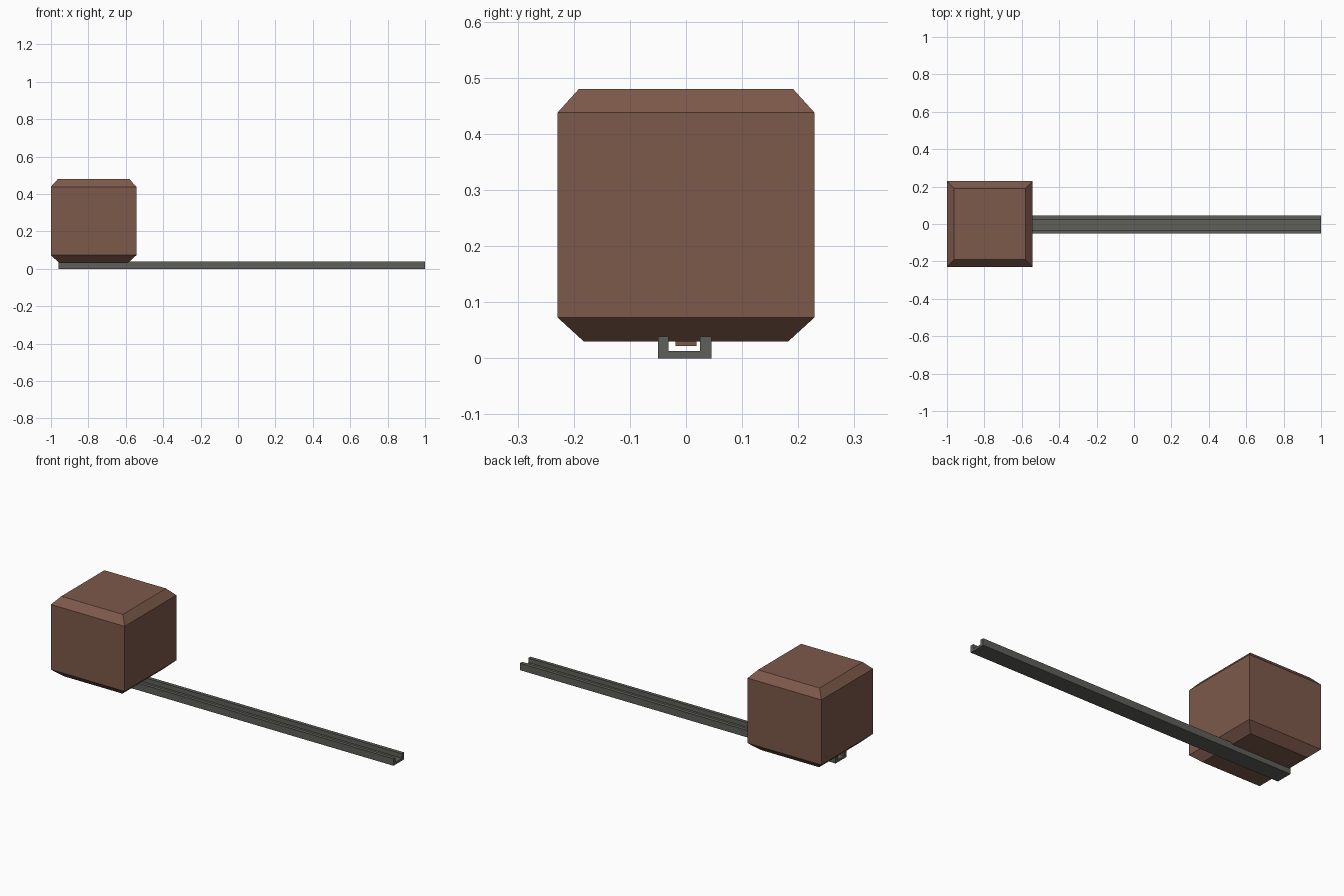
import bpy
import bmesh

cube = bpy.data.objects.get("Cube")
if cube:
    bpy.data.objects.remove(cube, do_unlink=True)


def make_material(name, rgb):
    mat = bpy.data.materials.new(name)
    mat.use_nodes = True
    mat.diffuse_color = (*rgb, 1)
    mat.node_tree.nodes["Principled BSDF"].inputs["Base Color"].default_value = (*rgb, 1)
    return mat


def finish(name, bm, mat):
    bmesh.ops.recalc_face_normals(bm, faces=bm.faces)
    mesh = bpy.data.meshes.new(name)
    bm.to_mesh(mesh)
    bm.free()
    mesh.materials.append(mat)
    obj = bpy.data.objects.new(name, mesh)
    bpy.context.collection.objects.link(obj)
    return obj


def loft(name, rings, mat):
    """Join equal-length point rings into a closed, flat-faced solid."""
    bm = bmesh.new()
    loops = [[bm.verts.new(p) for p in ring] for ring in rings]
    for low, high in zip(loops, loops[1:]):
        for i in range(len(low)):
            j = (i + 1) % len(low)
            bm.faces.new((low[i], low[j], high[j], high[i]))
    bm.faces.new(loops[0])
    bm.faces.new(loops[-1])
    return finish(name, bm, mat)


def rectangle(cx, half_x, half_y, z):
    return [(cx + sx * half_x, sy * half_y, z)
            for sx, sy in ((-1, -1), (1, -1), (1, 1), (-1, 1))]


brown = make_material("brown", (0.205, 0.1, 0.069))
grey = make_material("dark grey", (0.112, 0.115, 0.1))

# Block with chamfered top and bottom rims
block_x = -0.772
block_profile = [(0.182, 0.03), (0.229, 0.073), (0.229, 0.438), (0.191, 0.48)]
loft("block", [rectangle(block_x, h, h, z) for h, z in block_profile], brown)

# Slider under the block, running inside the rail
loft("slider", [rectangle(block_x, 0.08, 0.019, z) for z in (0.022, 0.036)], brown)

# U-shaped rail
channel = [(-0.05, 0), (0.045, 0), (0.045, 0.039), (0.025, 0.039),
           (0.025, 0.013), (-0.031, 0.013), (-0.031, 0.039), (-0.05, 0.039)]
loft("rail", [[(x, y, z) for y, z in channel] for x in (-0.96, 1.0)], grey)
